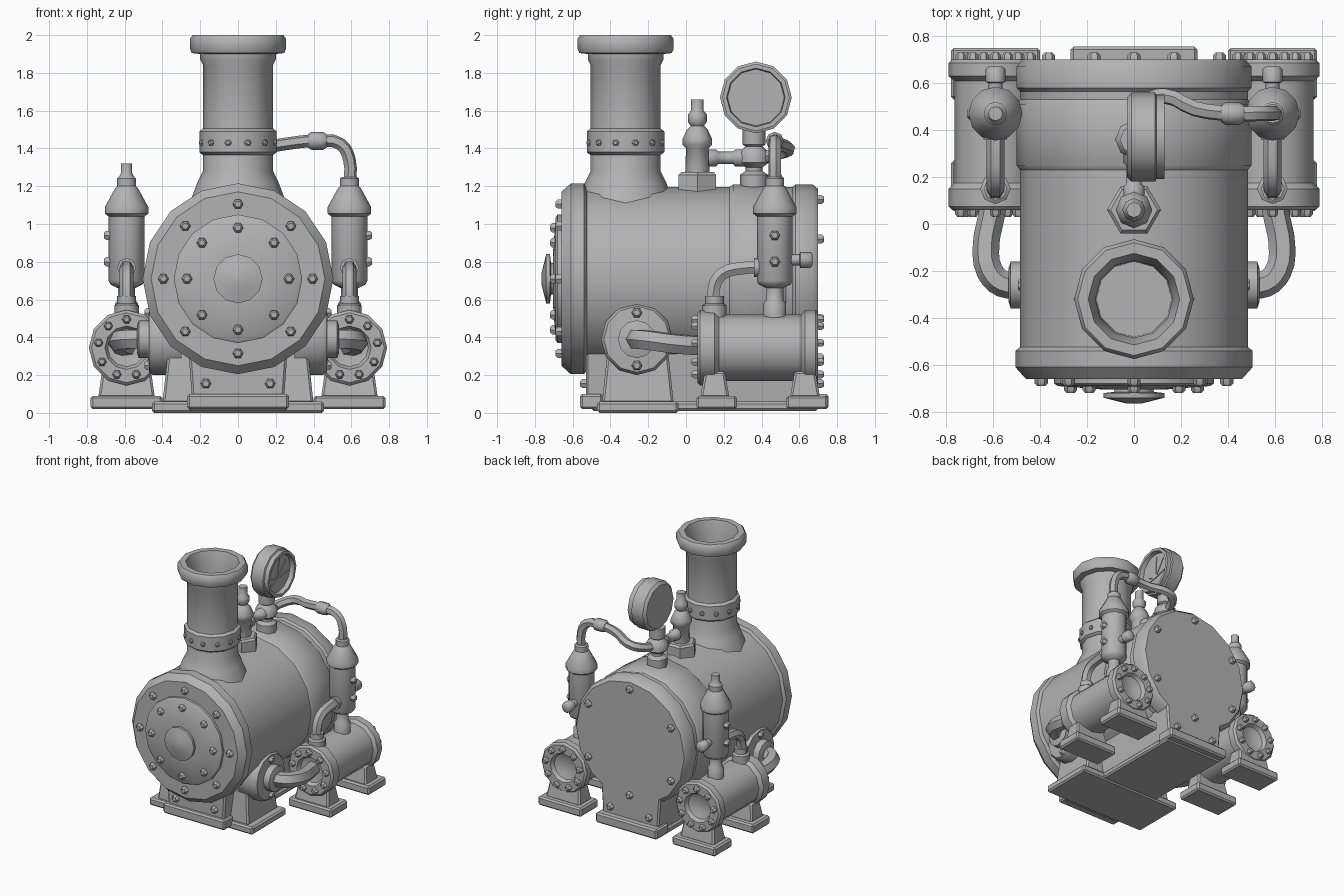
import bpy, bmesh
from math import radians, sin, cos, pi
from mathutils import Vector, Matrix

old = bpy.data.objects.get("Cube")
if old:
    bpy.data.objects.remove(old, do_unlink=True)

# Single cast metal material
metal = bpy.data.materials.new("grey_metal")
metal.use_nodes = True
GREY = (0.45, 0.45, 0.45, 1)
metal.diffuse_color = GREY
metal.node_tree.nodes["Principled BSDF"].inputs["Base Color"].default_value = GREY

X, Y, Z = Vector((1, 0, 0)), Vector((0, 1, 0)), Vector((0, 0, 1))


def finish(ob, angle=40):
    bpy.ops.object.select_all(action='DESELECT')
    ob.select_set(True)
    bpy.context.view_layer.objects.active = ob
    bpy.ops.object.shade_smooth_by_angle(angle=radians(angle))
    return ob


def make(name, bm, angle=40):
    bmesh.ops.recalc_face_normals(bm, faces=bm.faces)
    me = bpy.data.meshes.new(name)
    bm.to_mesh(me)
    bm.free()
    me.materials.append(metal)
    ob = bpy.data.objects.new(name, me)
    bpy.context.collection.objects.link(ob)
    return finish(ob, angle)


def spin(bm, profile, origin, axis, segs):
    """Revolve (radius, height) points around an axis; ends are capped."""
    m = Matrix.Translation(origin) @ Vector(axis).to_track_quat('Z', 'Y').to_matrix().to_4x4()
    rings = [[bm.verts.new(m @ Vector((r * cos(2 * pi * i / segs), r * sin(2 * pi * i / segs), h)))
              for i in range(segs)] for r, h in profile]
    for a, b in zip(rings, rings[1:]):
        for i in range(segs):
            j = (i + 1) % segs
            bm.faces.new((a[i], a[j], b[j], b[i]))
    bm.faces.new(rings[0][::-1])
    bm.faces.new(rings[-1])


def lathe(name, profile, origin, axis=Z, segs=12):
    bm = bmesh.new()
    spin(bm, profile, origin, axis, segs)
    return make(name, bm, 50 if segs == 8 else 40)


def bolts(name, points, axis, r=0.028):
    bm = bmesh.new()
    for p in points:
        spin(bm, [(r, -0.02), (r, 0.018), (r * .6, 0.03)], p, axis, 6)
    make(name, bm)


def circle(center, radius, count, phase=0.0):
    """Points on a circle in the xz plane."""
    return [Vector(center) + radius * (X * sin(phase + 2 * pi * i / count) + Z * cos(phase + 2 * pi * i / count))
            for i in range(count)]


def block(name, x, y, z, tx=0.0, ty=0.0, bevel=0.012):
    """Box between ranges, its top drawn in by tx and ty."""
    bm = bmesh.new()
    bmesh.ops.create_cube(bm, size=1)
    for v in bm.verts:
        top = v.co.z > 0
        hx, hy = (x[1] - x[0]) / 2 - tx * top, (y[1] - y[0]) / 2 - ty * top
        v.co = (sum(x) / 2 + 2 * v.co.x * hx, sum(y) / 2 + 2 * v.co.y * hy, z[1] if top else z[0])
    if bevel:
        bmesh.ops.bevel(bm, geom=bm.edges[:], offset=bevel, segments=1, affect='EDGES')
    return make(name, bm, 30)


def pipe(name, pts, r):
    cu = bpy.data.curves.new(name, 'CURVE')
    cu.dimensions = '3D'
    cu.bevel_depth, cu.bevel_resolution, cu.use_fill_caps = r, 1, True
    cu.resolution_u = 3
    sp = cu.splines.new('BEZIER')
    sp.bezier_points.add(len(pts) - 1)
    for b, p in zip(sp.bezier_points, pts):
        b.co = p
        b.handle_left_type = b.handle_right_type = 'AUTO'
    ob = bpy.data.objects.new(name, cu)
    bpy.context.collection.objects.link(ob)
    cu.materials.append(metal)
    finish_select = [o.select_set(False) for o in bpy.context.selected_objects]
    ob.select_set(True)
    bpy.context.view_layer.objects.active = ob
    bpy.ops.object.convert(target='MESH')
    finish(bpy.context.view_layer.objects.active, 50)


# Boiler drum, rear band and end caps
C = 0.71
lathe("boiler_drum", [(.485, -.58), (.485, .62)], (0, 0, C), Y, 16)
lathe("boiler_band", [(.485, .23), (.5, .25), (.5, .51), (.485, .53)], (0, 0, C), Y, 16)
lathe("front_rim", [(.48, -.52), (.505, -.54), (.505, -.61), (.46, -.66), (.36, -.66)], (0, 0, C), Y, 16)
lathe("rear_cap", [(.48, .56), (.5, .58), (.5, .67), (.475, .7)], (0, 0, C), Y, 16)
lathe("front_door", [(.34, .64), (.34, .68), (.325, .69), (.13, .705)], (0, 0, C), -Y, 16)
lathe("door_hub", [(.08, .69), (.085, .715), (.13, .72), (.13, .74), (.07, .755), (.03, .765)],
      (0, 0, C), -Y, 12)
bolts("rim_bolts", circle((0, -.66, C), .395, 8), -Y)
bolts("door_bolts", circle((0, -.69, C), .27, 8), -Y)
bolts("rear_bolts", circle((0, .70, C), .42, 6), Y)

# Saddle and feet beneath the boiler
block("saddle", (-.24, .24), (-.53, .7), (.02, .45), -.03, 0)
block("saddle_front_flange", (-.27, .27), (-.56, -.44), (.02, .1))
block("saddle_rear_flange", (-.27, .27), (.6, .755), (.02, .1))
block("saddle_base", (-.26, .26), (-.5, .7), (.01, .06))
block("boiler_foot", (-.455, .455), (-.47, -.04), (0, .06))
block("boiler_leg", (-.4, .4), (-.445, -.065), (.05, .42), .04, .04)
for y, axis in ((-.53, -Y), (.7, Y)):
    bolts("saddle_bolts", [(s * .17, y, .155) for s in (1, -1)], axis)

# Chimney with a hollow flared mouth
lathe("chimney", [(.26, 1.1), (.215, 1.22), (.185, 1.28), (.185, 1.84), (.2, 1.87), (.2, 1.9),
                  (.245, 1.905), (.255, 1.93), (.255, 1.98), (.24, 2.0), (.195, 2.0),
                  (.165, 1.9), (.16, 1.55)], (0, -.32, 0))
lathe("chimney_band", [(.18, 1.36), (.205, 1.38), (.205, 1.49), (.18, 1.51)], (0, -.32, 0))
bm = bmesh.new()
for i in range(12):
    d = Vector((cos(pi * (i + .5) / 6), sin(pi * (i + .5) / 6), 0))
    spin(bm, [(.018, .18), (.018, .205), (.01, .212)], (0, -.32, 1.43), d, 6)
make("chimney_rivets", bm)

# Safety valve on top of the drum
lathe("safety_valve_base", [(.115, 1.17), (.115, 1.26), (.1, 1.275)], (0, .06, 0), Z, 6)
lathe("safety_valve", [(.065, 1.25), (.06, 1.4), (.078, 1.42), (.078, 1.45), (.055, 1.5), (.035, 1.52),
                       (.05, 1.54), (.05, 1.58), (.033, 1.6), (.033, 1.66)], (0, .06, 0), Z, 8)

# Pressure gauge, its stem and cross pipe
lathe("gauge_stem", [(.075, 1.17), (.075, 1.26), (.045, 1.28), (.045, 1.3), (.08, 1.325), (.08, 1.38),
                     (.045, 1.41), (.06, 1.42), (.06, 1.5)], (0, .36, 0), Z, 8)
lathe("gauge_cross_pipe", [(.045, .12), (.045, .16), (.033, .17), (.033, .25), (.045, .26), (.045, .36)],
      (0, 0, 1.35), Y, 8)
lathe("gauge_case", [(.17, 0), (.19, .02), (.19, .12), (.178, .125), (.178, .16), (.155, .16), (.15, .125)],
      (-.03, .37, 1.67), X, 12)
bm = bmesh.new()
for y, z in ((.25, 1.66), (.5, 1.65), (.38, 1.79), (.46, 1.75), (.28, 1.6)):
    a, b = Vector((.1, .36, 1.62)), Vector((.1, y, z))
    n = (b - a).cross(X).normalized() * .01
    bm.faces.new([bm.verts.new(p) for p in (a - n, b, a + n)])
ob = bmesh.ops.extrude_face_region(bm, geom=bm.faces[:])
for v in ob["geom"]:
    if isinstance(v, bmesh.types.BMVert):
        v.co.x -= .009
make("gauge_needles", bm)

# Feed pipe from the gauge to one lubricator
pipe("feed_pipe", [(0, .38, 1.35), (.06, .52, 1.38), (.13, .545, 1.4), (.26, .49, 1.425), (.42, .47, 1.44),
                   (.54, .47, 1.425), (.59, .47, 1.34), (.59, .47, 1.2)], .034)
lathe("feed_pipe_union", [(.035, .37), (.048, .39), (.048, .45), (.035, .47)], (0, .47, 1.44), X, 8)

for s, side in ((1, "left"), (-1, "right")):
    x = s * .59
    # Horizontal steam cylinder with dished bolted ends
    dish = [(.1, .0), (.115, -.03), (.185, -.03), (.2, -.015)]
    profile = ([(.05, .1)] + [(r, h + .09) for r, h in dish] + [(.2, .15), (.175, .175), (.175, .61), (.2, .63)]
               + [(r, .67 - h) for r, h in dish[::-1]] + [(.05, .65)])
    lathe(side + "_cylinder", profile, (x, 0, .345), Y, 12)
    bolts(side + "_cylinder_front_bolts", circle((x, .06, .345), .15, 9), -Y, .024)
    bolts(side + "_cylinder_rear_bolts", circle((x, .70, .345), .15, 9), Y, .024)
    for part, y in (("front", (.055, .27)), ("rear", (.53, .75))):
        block(f"{side}_{part}_foot", (x - .19, x + .19), y, (.02, .09))
        block(f"{side}_{part}_foot_web", (x - .15, x + .15), (y[0] + .02, y[1] - .04), (.08, .22), .02, .025)

    # Upright lubricator
    top = [(.04, 1.25), (.03, 1.27), (.03, 1.32)] if s < 0 else [(.04, 1.25)]
    lathe(side + "_lubricator", [(.06, .5), (.06, .58), (.045, .6), (.045, .66), (.085, .68), (.095, .7),
                                 (.095, 1.04), (.115, 1.055), (.115, 1.09), (.06, 1.19), (.05, 1.2),
                                 (.05, 1.24)] + top, (x, .47, 0), Z, 12)
    lathe(side + "_lubricator_outlet", [(.03, .5), (.03, .6), (.042, .605), (.042, .66), (.03, .67)],
          (x, 0, .81), Y, 8)
    bolts(side + "_lubricator_studs", [(x + s * .09, .47, z) for z in (.8, .94)], s * X)
    pipe(side + "_lubricator_pipe", [(x, .42, .77), (x, .29, .765), (x, .19, .735), (x, .15, .67), (x, .15, .52)], .038)
    lathe(side + "_lubricator_elbow_collar", [(.05, .36), (.05, .39)], (x, 0, .77), Y, 8)
    lathe(side + "_pipe_seat", [(.065, .5), (.065, .57), (.05, .58), (.05, .62)], (x, .15, 0), Z, 8)

    # Steam pipe joining boiler and cylinder
    at = (0, -.26, .39)
    lathe(side + "_boiler_port", [(.19, .3), (.19, .45), (.175, .47), (.1, .475), (.1, .525), (.07, .535)],
          at, s * X, 12)
    bolts(side + "_port_bolts", [(s * .465, -.26, .39 + d) for d in (.14, -.14)], s * X)
    pipe(side + "_steam_pipe", [(s * .48, -.26, .39), (s * .56, -.255, .39), (s * .615, -.2, .385),
                                (s * .63, -.09, .37), (s * .61, .02, .36), (s * .59, .12, .355)], .057)
